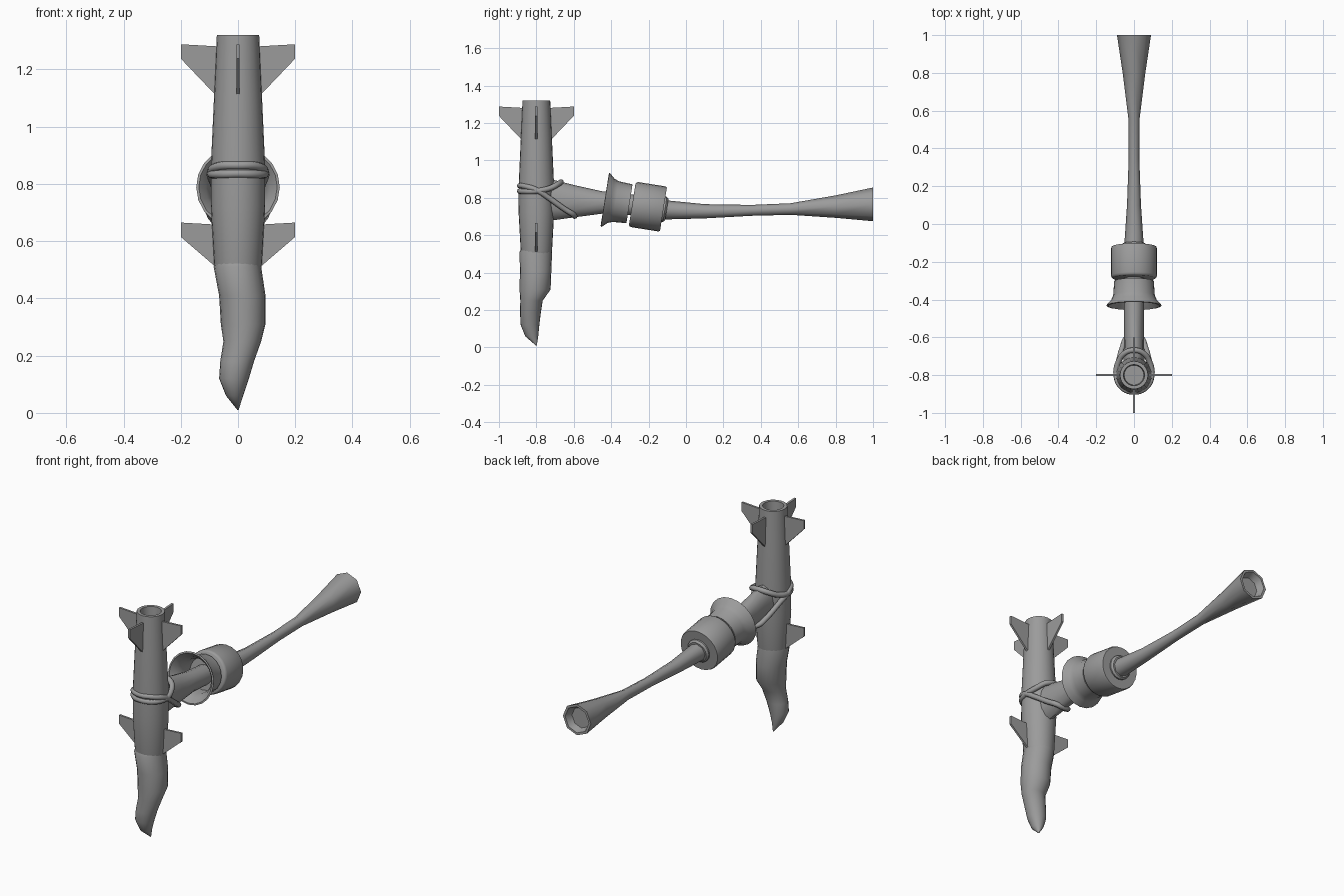
import bpy, bmesh, math
from mathutils import Vector

if "Cube" in bpy.data.objects:
    bpy.data.objects.remove(bpy.data.objects["Cube"], do_unlink=True)

grey = bpy.data.materials.new("plain grey")
grey.use_nodes = True
grey.diffuse_color = (0.33, 0.33, 0.33, 1)
grey.node_tree.nodes["Principled BSDF"].inputs["Base Color"].default_value = (0.33, 0.33, 0.33, 1)


def smooth(ob, angle):
    bpy.ops.object.select_all(action="DESELECT")
    ob.select_set(True)
    bpy.context.view_layer.objects.active = ob
    bpy.ops.object.shade_smooth_by_angle(angle=math.radians(angle))


def finish(name, bm, angle=None):
    bmesh.ops.recalc_face_normals(bm, faces=bm.faces)
    mesh = bpy.data.meshes.new(name)
    bm.to_mesh(mesh)
    bm.free()
    ob = bpy.data.objects.new(name, mesh)
    bpy.context.collection.objects.link(ob)
    mesh.materials.append(grey)
    if angle:
        smooth(ob, angle)
    return ob


def loft(name, rings, sides, axis, angle=35):
    """Skin elliptical rings: (position, centre a, centre b, radius a, radius b)."""
    bm = bmesh.new()
    loops = []
    for t, ca, cb, ra, rb in rings:
        loop = []
        for i in range(sides):
            a = math.tau * i / sides
            u, v = ca + ra * math.cos(a), cb + rb * math.sin(a)
            loop.append(bm.verts.new((u, v, t) if axis == "z" else (u, t, v)))
        loops.append(loop)
    for lo, hi in zip(loops, loops[1:]):
        for i in range(sides):
            j = (i + 1) % sides
            bm.faces.new((lo[i], lo[j], hi[j], hi[i]))
    bm.faces.new(loops[0])
    bm.faces.new(loops[-1])
    return finish(name, bm, angle)


def round_rings(profile, a=0, b=0):
    return [(t, a, b, r, r) for t, r in profile]


# Finned body tube with a hollow top
Y = -0.8
loft("body_tube", round_rings([
    (0.50, 0.08), (0.52, 0.084), (0.72, 0.095), (0.88, 0.094), (1.10, 0.084),
    (1.32, 0.074), (1.32, 0.056), (1.25, 0.052)], 0, Y), 24, "z")

# Curved pointed tip below the body
loft("curved_tip", [
    (0.01, 0.0, -0.80, 0.002, 0.002), (0.06, -0.012, -0.825, 0.03, 0.035),
    (0.12, -0.014, -0.834, 0.052, 0.05), (0.18, -0.003, -0.832, 0.059, 0.055),
    (0.25, 0.015, -0.826, 0.066, 0.06), (0.31, 0.018, -0.807, 0.078, 0.083),
    (0.41, 0.015, -0.804, 0.081, 0.084), (0.51, -0.002, -0.803, 0.083, 0.087),
    (0.53, 0, -0.80, 0.08, 0.08)], 20, "z", 50)


# Swept fins
def fin(name, angle, base, top):
    outline = [(0.06, base), (0.078, base), (0.2, top - 0.045), (0.2, top + 0.005),
               (0.06, top - 0.003)]
    d = Vector((math.cos(angle), math.sin(angle), 0))
    side = Vector((-d.y, d.x, 0)) * 0.006
    bm = bmesh.new()
    origin = Vector((0, Y, 0))
    flat = [origin + d * r + Vector((0, 0, z)) for r, z in outline]
    a = [bm.verts.new(p + side) for p in flat]
    b = [bm.verts.new(p - side) for p in flat]
    bm.faces.new(a)
    bm.faces.new(b[::-1])
    for i in range(len(a)):
        j = (i + 1) % len(a)
        bm.faces.new((a[i], b[i], b[j], a[j]))
    finish(name, bm)


for label, turn in (("left", 0), ("back", 1), ("right", 2), ("front", 3)):
    fin("upper_fin_" + label, turn * math.pi / 2, 1.11, 1.283)
    if turn % 2 == 0:
        fin("lower_fin_" + label, turn * math.pi / 2, 0.51, 0.66)

# Arm joining the body to the cup
loft("mount_arm", [
    (-0.77, 0, 0.79, 0.058, 0.118), (-0.71, 0, 0.788, 0.055, 0.108),
    (-0.58, 0, 0.781, 0.053, 0.083), (-0.45, 0, 0.775, 0.053, 0.06),
    (-0.28, 0, 0.762, 0.053, 0.055)], 12, "y", 45)

# Long handle with a flared, recessed end
loft("handle", [
    (-0.14, 0, 0.737, 0.053, 0.053), (-0.09, 0, 0.735, 0.05, 0.05),
    (0.10, 0, 0.728, 0.037, 0.038), (0.35, 0, 0.733, 0.028, 0.029),
    (0.56, 0, 0.74, 0.03, 0.031), (0.80, 0, 0.753, 0.06, 0.06),
    (1.0, 0, 0.765, 0.09, 0.09), (1.0, 0, 0.765, 0.076, 0.076),
    (0.96, 0, 0.762, 0.06, 0.06)], 8, "y", 50)

# Tilted cup: open flared bell, thicker drum and small collar
cup_parts = [
    loft("flared_bell", round_rings([
        (-0.02, 0.105), (-0.095, 0.11), (-0.12, 0.12), (-0.145, 0.143), (-0.152, 0.146),
        (-0.154, 0.137), (-0.125, 0.112), (-0.09, 0.095), (-0.03, 0.09)]), 20, "y", 40),
    loft("cup_drum", round_rings([
        (-0.005, 0.112), (0.0, 0.119), (0.01, 0.122), (0.155, 0.122), (0.164, 0.118),
        (0.164, 0.10)]), 24, "y", 40),
    loft("cup_collar", round_rings([
        (0.15, 0.068), (0.172, 0.068), (0.182, 0.058)]), 16, "y", 40),
]
for part in cup_parts:
    part.rotation_euler.x = math.radians(-9)
    part.location = (0, -0.2825, 0.765)


# Straps tying the arm to the body
def strap(name, half):
    points = half + [(-x, y, z) for x, y, z in half[-2:0:-1]]
    curve = bpy.data.curves.new(name, "CURVE")
    curve.dimensions = "3D"
    curve.bevel_depth = 0.015
    curve.bevel_resolution = 2
    curve.resolution_u = 5
    line = curve.splines.new("BEZIER")
    line.bezier_points.add(len(points) - 1)
    for bp, p in zip(line.bezier_points, points):
        bp.co = p
        bp.handle_left_type = bp.handle_right_type = "AUTO"
    line.use_cyclic_u = True
    curve.materials.append(grey)
    ob = bpy.data.objects.new(name, curve)
    bpy.context.collection.objects.link(ob)
    bpy.ops.object.select_all(action="DESELECT")
    ob.select_set(True)
    bpy.context.view_layer.objects.active = ob
    bpy.ops.object.convert(target="MESH")
    smooth(bpy.context.object, 50)


strap("lower_strap", [
    (0, -0.889, 0.865), (0.066, -0.863, 0.862), (0.094, -0.80, 0.842),
    (0.082, -0.73, 0.797), (0.06, -0.65, 0.74), (0.04, -0.605, 0.712), (0, -0.595, 0.702)])
strap("upper_strap", [
    (0, -0.889, 0.836), (0.066, -0.863, 0.834), (0.094, -0.80, 0.836),
    (0.08, -0.725, 0.852), (0.045, -0.68, 0.876), (0, -0.668, 0.884)])
